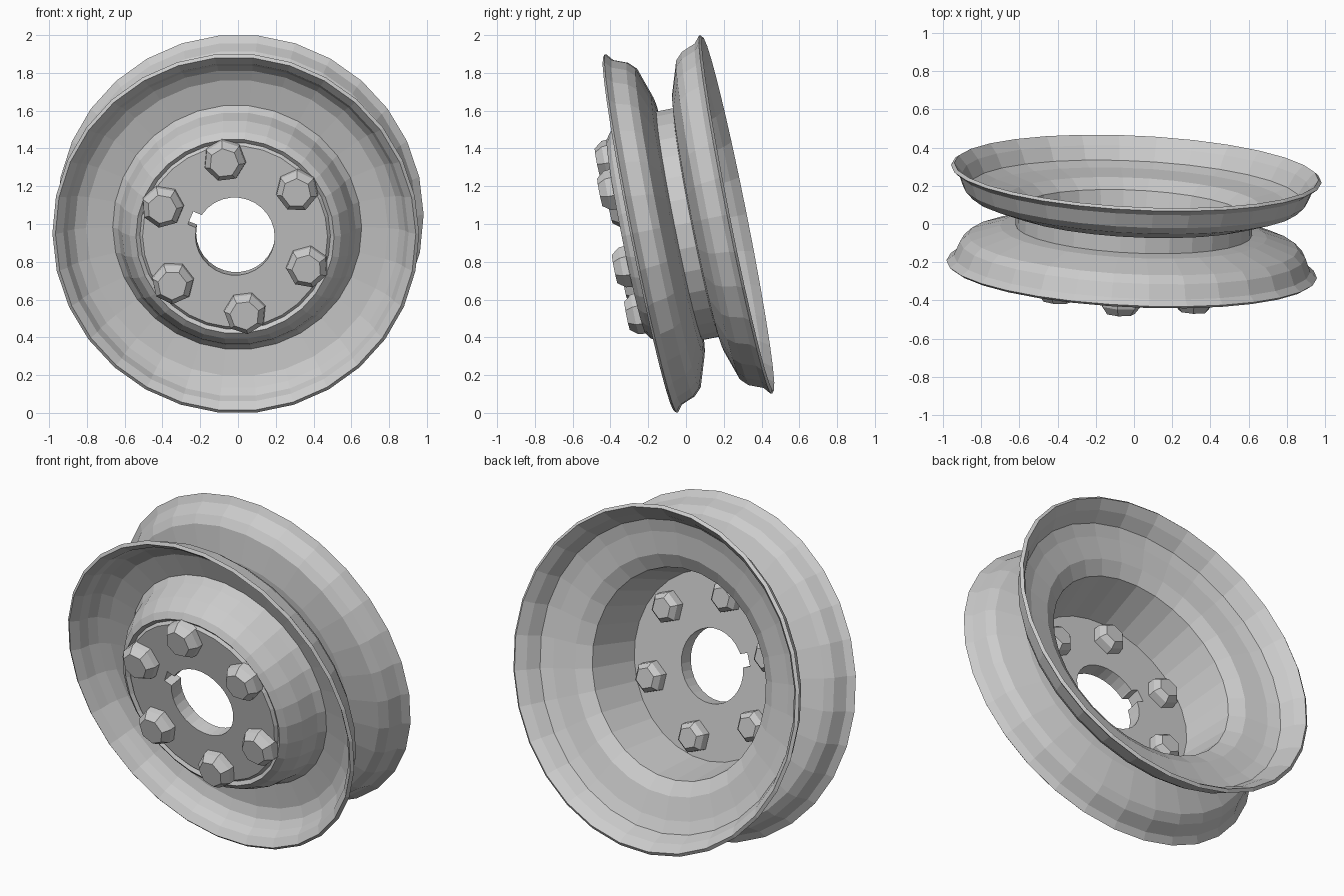
import bpy, bmesh, math
from mathutils import Matrix, Vector

if "Cube" in bpy.data.objects:
    bpy.data.objects.remove(bpy.data.objects["Cube"])

# Wheel frame: local z is the axle (towards the front), local y is up
axle = Vector((-0.047, -0.98, -0.196)).normalized()
up = (Vector((0, 0, 1)) - axle * axle.z).normalized()
side = up.cross(axle)
FRAME = Matrix.Translation((0, 0.013, 1.0)) @ Matrix((side, up, axle)).transposed().to_4x4()


def lathe(name, profile, segments, closed, local=Matrix()):
    """Revolve (radius, height) points around local z into a flat-shaded object."""
    bm = bmesh.new()
    rings = []
    for i in range(segments):
        a = 2 * math.pi * i / segments
        rings.append([bm.verts.new((r * math.cos(a), r * math.sin(a), h)) for r, h in profile])
    n = len(profile)
    for i in range(segments):
        a, b = rings[i], rings[(i + 1) % segments]
        for j in range(n if closed else n - 1):
            k = (j + 1) % n
            bm.faces.new((a[j], b[j], b[k], a[k]))
    bmesh.ops.remove_doubles(bm, verts=bm.verts, dist=1e-5)
    bmesh.ops.recalc_face_normals(bm, faces=bm.faces)
    mesh = bpy.data.meshes.new(name)
    bm.to_mesh(mesh)
    bm.free()
    obj = bpy.data.objects.new(name, mesh)
    obj.matrix_world = FRAME @ local
    bpy.context.collection.objects.link(obj)
    return obj


# Rim and hub disc as one closed cross-section
front_side = [(0.21, 0.335), (0.49, 0.335), (0.505, 0.32), (0.525, 0.335), (0.56, 0.31),
              (0.605, 0.23), (0.63, 0.13), (0.66, 0.09), (0.80, 0.11), (0.86, 0.14),
              (0.895, 0.18), (0.915, 0.23), (0.955, 0.268), (0.972, 0.255)]
groove = [(0.935, 0.225), (0.905, 0.15), (0.865, 0.11), (0.70, 0.055), (0.62, 0.045)]
back_side = [(0.972, -0.255), (0.955, -0.268), (0.91, -0.22), (0.87, -0.15), (0.80, -0.125),
             (0.67, -0.10), (0.59, -0.05), (0.56, 0.10), (0.53, 0.25), (0.21, 0.25)]
profile = front_side + groove + [(r, -h) for r, h in reversed(groove)] + back_side
wheel = lathe("wheel_rim", profile, 30, True)

# Small notch cut into the edge of the centre hole
angle = math.radians(157)
bm = bmesh.new()
bmesh.ops.create_cube(bm, size=1, matrix=Matrix.Rotation(angle, 4, 'Z')
                      @ Matrix.Translation((0.20, 0, 0.29)) @ Matrix.Diagonal((0.11, 0.075, 0.3, 1)))
cut_mesh = bpy.data.meshes.new("notch_cutter")
bm.to_mesh(cut_mesh)
bm.free()
cutter = bpy.data.objects.new("notch_cutter", cut_mesh)
cutter.matrix_world = FRAME
cutter.hide_render = True
bpy.context.collection.objects.link(cutter)
mod = wheel.modifiers.new("notch", 'BOOLEAN')
mod.operation = 'DIFFERENCE'
mod.solver = 'EXACT'
mod.object = cutter
bpy.context.view_layer.objects.active = wheel
bpy.ops.object.modifier_apply(modifier=mod.name)
bpy.data.objects.remove(cutter)

# Six bolts, with a head on each face of the disc
front_bolt = [(0, 0.32), (0.115, 0.32), (0.11, 0.37), (0.078, 0.412), (0, 0.412)]
back_bolt = [(0, 0.26), (0.095, 0.26), (0.09, 0.205), (0.062, 0.175), (0, 0.175)]
for i in range(6):
    a = math.radians(97 + 60 * i)
    place = Matrix.Translation((0.415 * math.cos(a), 0.415 * math.sin(a), 0)) @ Matrix.Rotation(a, 4, 'Z')
    lathe(f"front_bolt_{i + 1}", front_bolt, 7, False, place)
    lathe(f"back_bolt_{i + 1}", back_bolt, 6, False, place)
